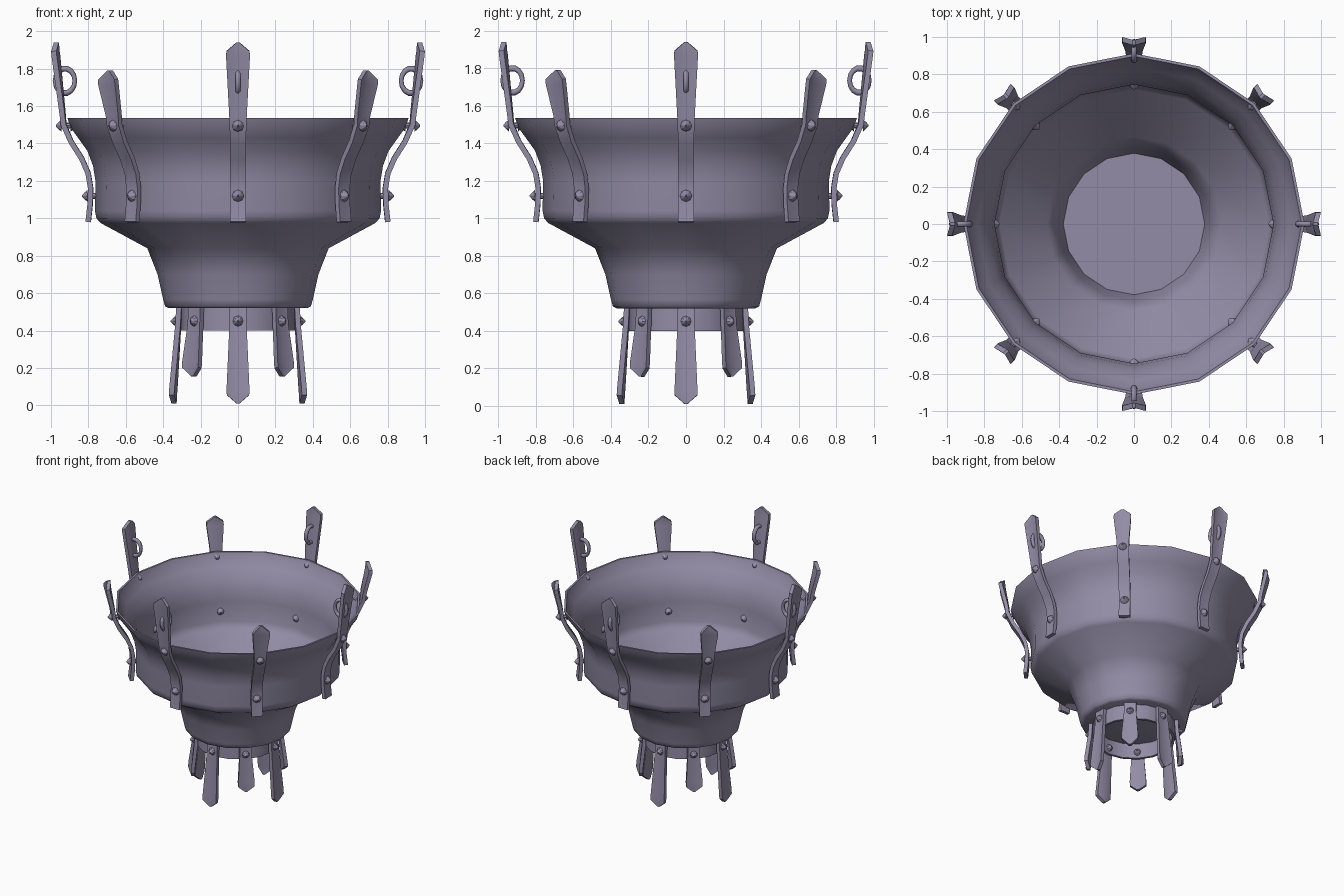
import bpy, bmesh, math
from mathutils import Matrix, Vector

cube = bpy.data.objects.get("Cube")
if cube:
    bpy.data.objects.remove(cube, do_unlink=True)

iron = bpy.data.materials.new("grey_violet_iron")
iron.use_nodes = True
COLOUR = (0.29, 0.265, 0.38, 1)
iron.diffuse_color = COLOUR
iron.node_tree.nodes["Principled BSDF"].inputs["Base Color"].default_value = COLOUR


def finish(bm, name, smooth, turn=0):
    """Turn a bmesh into a named object, rotated about the centre line."""
    bmesh.ops.remove_doubles(bm, verts=bm.verts, dist=0.0005)
    bmesh.ops.recalc_face_normals(bm, faces=bm.faces)
    bm.transform(Matrix.Rotation(turn, 4, "Z"))
    mesh = bpy.data.meshes.new(name)
    bm.to_mesh(mesh)
    bm.free()
    mesh.materials.append(iron)
    ob = bpy.data.objects.new(name, mesh)
    bpy.context.collection.objects.link(ob)
    bpy.ops.object.select_all(action="DESELECT")
    ob.select_set(True)
    bpy.context.view_layer.objects.active = ob
    bpy.ops.object.shade_smooth_by_angle(angle=math.radians(smooth))
    return ob


def lathe(name, profile, closed=False, smooth=50):
    """Spin an (r, z) profile in sixteen steps."""
    bm = bmesh.new()
    vs = [bm.verts.new((r, 0, z)) for r, z in profile]
    edges = [bm.edges.new(pair) for pair in zip(vs, vs[1:])]
    if closed:
        edges.append(bm.edges.new((vs[-1], vs[0])))
    bmesh.ops.spin(bm, geom=vs + edges, cent=(0, 0, 0), axis=(0, 0, 1),
                   angle=math.tau, steps=16)
    return finish(bm, name, smooth)


def strap(name, path, turn, thick=0.028):
    """Metal strip along (r, z, half width); its wide parts curl outward."""
    bm = bmesh.new()
    rows = []
    for i, (r, z, w) in enumerate(path):
        a, b = path[max(i - 1, 0)], path[min(i + 1, len(path) - 1)]
        normal = Vector((abs(b[1] - a[1]), 0, 0))
        normal.z = (a[0] - b[0]) * (1 if b[1] > a[1] else -1)
        normal.normalize()
        curl = max(0, w - 0.04) * 0.8
        row = []
        for side, ts in ((0.5, (-w, 0, w)), (-0.5, (w, 0, -w))):
            for t in ts:
                off = side * thick + (curl if t else 0)
                row.append(bm.verts.new(Vector((r, t, z)) + normal * off))
        rows.append(row)
    for p, q in zip(rows, rows[1:]):
        for k in range(6):
            n = (k + 1) % 6
            bm.faces.new((p[k], p[n], q[n], q[k]))
    for end in (rows[0], rows[-1]):
        bm.faces.new((end[0], end[1], end[4], end[5]))
        bm.faces.new((end[1], end[2], end[3], end[4]))
    return finish(bm, name, 35, turn)


def rivet(name, outer, inner, z, turn, size=0.032):
    """Pointed eight-sided heads outside and inside, joined by a shank."""
    bm = bmesh.new()
    for r, out in ((outer, 1), (inner, -1)):
        place = Matrix.Translation((r, 0, z)) @ Matrix.Rotation(out * math.pi / 2, 4, "Y")
        for radius, tip, low, depth in ((size, size * 0.65, 0, 0.014),
                                        (size * 0.65, 0.004, 0.014, 0.016)):
            bmesh.ops.create_cone(
                bm, cap_ends=False, segments=8, radius1=radius, radius2=tip,
                depth=depth,
                matrix=place @ Matrix.Translation((0, 0, low + depth / 2)))
    bmesh.ops.create_cone(
        bm, cap_ends=True, segments=8, radius1=size * 0.5, radius2=size * 0.5,
        depth=outer - inner, matrix=Matrix.Translation(((outer + inner) / 2, 0, z))
        @ Matrix.Rotation(math.pi / 2, 4, "Y"))
    return finish(bm, name, 25, turn)


def hoop(name, r, z, turn, radius=0.066, tube=0.016):
    """Upright ring fixed to the inner face of a tall strap."""
    bm = bmesh.new()
    n, m = 14, 6
    grid = []
    for i in range(n):
        a = math.tau * i / n
        grid.append([])
        for j in range(m):
            b = math.tau * j / m
            d = radius + tube * math.cos(b)
            grid[i].append(bm.verts.new(
                (r + 0.8 * d * math.cos(a), tube * math.sin(b), z + d * math.sin(a))))
    for i in range(n):
        for j in range(m):
            k, l = (i + 1) % n, (j + 1) % m
            bm.faces.new((grid[i][j], grid[k][j], grid[k][l], grid[i][l]))
    return finish(bm, name, 70, turn)


# Bowl: outside from the base to the rim, then the inside down to the floor
lathe("bowl", [
    (0, 0.52), (0.37, 0.52), (0.39, 0.53), (0.40, 0.565), (0.43, 0.70),
    (0.485, 0.84), (0.735, 0.975), (0.757, 1.0), (0.765, 1.04), (0.762, 1.20),
    (0.775, 1.28), (0.805, 1.36), (0.855, 1.43), (0.895, 1.485), (0.912, 1.535),
    (0.897, 1.535), (0.88, 1.49), (0.84, 1.44), (0.79, 1.37), (0.76, 1.29),
    (0.746, 1.20), (0.746, 1.04), (0.72, 0.99), (0.465, 0.85), (0.41, 0.70),
    (0.378, 0.55), (0, 0.55)])

# Open collar under the bowl
lathe("base_collar", [(0.305, 0.40), (0.305, 0.53), (0.285, 0.53), (0.285, 0.40)],
      closed=True)

# Straps, legs and fittings: tall ones on the axes, short ones between
LOWER = [(0.80, 0.98, 0.042), (0.79, 1.07, 0.042), (0.787, 1.16, 0.042),
         (0.80, 1.24, 0.042), (0.835, 1.32, 0.042), (0.892, 1.41, 0.042),
         (0.93, 1.50, 0.045)]
for i in range(8):
    turn = math.tau * i / 8
    tall = i % 2 == 0
    top = 1.94 if tall else 1.79
    lean = 0.968 if tall else 0.965
    strap("rim_strap", LOWER + [
        (0.934, 1.55, 0.047), (lean - 0.004, top - 0.07, 0.064),
        (lean, top - 0.045, 0.062), (lean + 0.003, top, 0.008)], turn)
    rivet("upper_rivet", 0.944, 0.895, 1.495, turn)
    rivet("lower_rivet", 0.804, 0.748, 1.12, turn)
    foot = 0.01 if tall else 0.155
    spread = 0.34 if tall else 0.333
    strap("leg", [(0.313, 0.52, 0.045), (0.317, 0.43, 0.046),
                  (spread - 0.003, foot + 0.08, 0.061),
                  (spread, foot + 0.045, 0.060), (spread + 0.002, foot, 0.008)], turn)
    rivet("leg_rivet", 0.33, 0.285, 0.45, turn, 0.03)
    if tall:
        hoop("hoop", 0.925, 1.735, turn)
